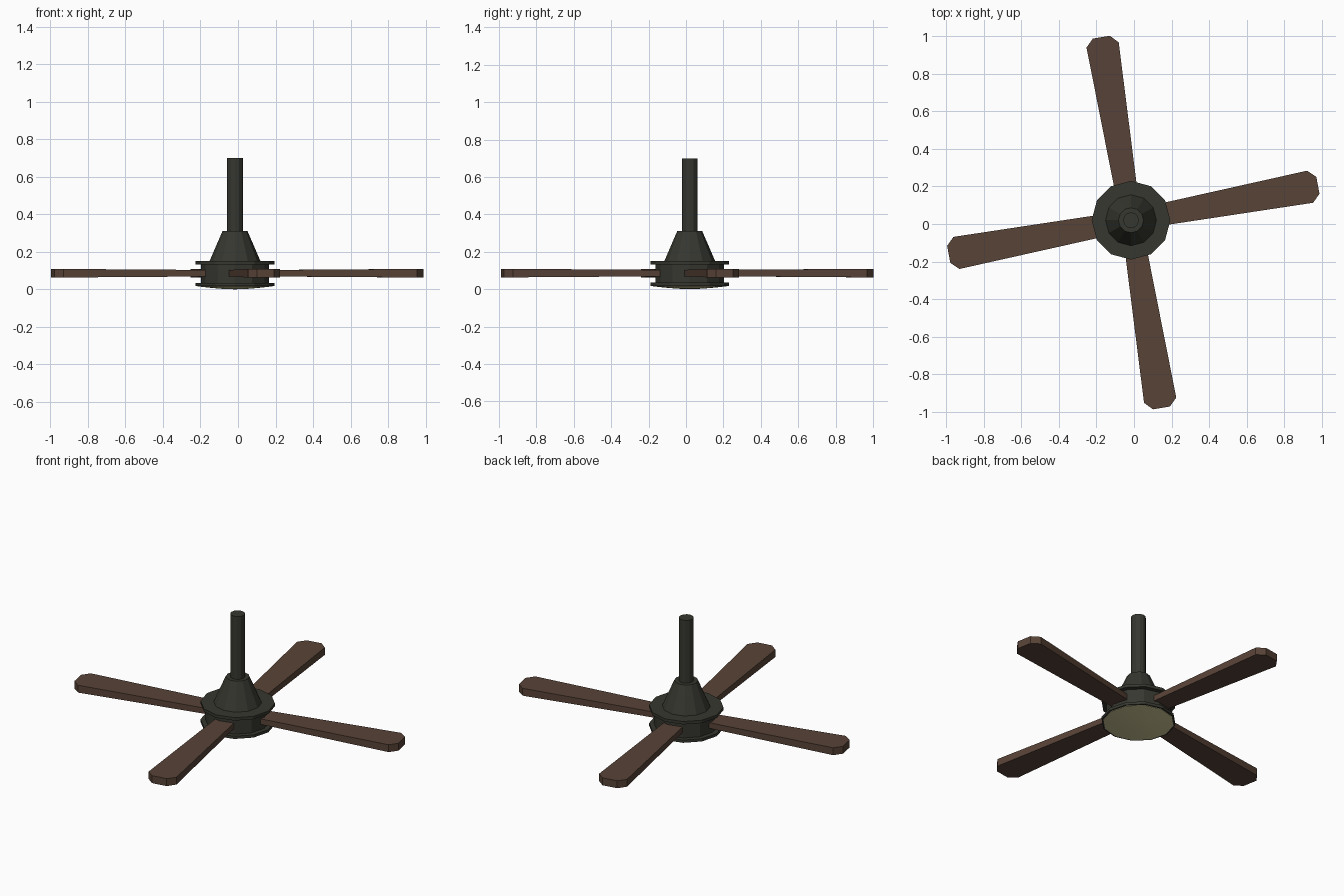
import bpy, bmesh, math
from mathutils import Matrix, Vector

cube = bpy.data.objects.get("Cube")
if cube:
    bpy.data.objects.remove(cube)

HUB = Vector((-0.016, 0.02, 0))


def material(name, rgb):
    m = bpy.data.materials.new(name)
    m.use_nodes = True
    m.diffuse_color = (*rgb, 1)
    m.node_tree.nodes["Principled BSDF"].inputs["Base Color"].default_value = (*rgb, 1)
    return m


metal = material("dark bronze", (0.037, 0.038, 0.029))
wood = material("walnut brown", (0.097, 0.056, 0.038))
glass = material("warm glass", (0.62, 0.57, 0.31))


def finish(name, bm, mat):
    bmesh.ops.remove_doubles(bm, verts=bm.verts, dist=1e-5)
    bmesh.ops.recalc_face_normals(bm, faces=bm.faces)
    mesh = bpy.data.meshes.new(name)
    bm.to_mesh(mesh)
    bm.free()
    mesh.materials.append(mat)
    obj = bpy.data.objects.new(name, mesh)
    obj.location = HUB
    bpy.context.collection.objects.link(obj)
    return obj


def lathe(name, profile, mat, sides=12):
    """Revolve (radius, height) points about the hub axis."""
    bm = bmesh.new()
    verts = [bm.verts.new((r, 0, z)) for r, z in profile]
    edges = [bm.edges.new(pair) for pair in zip(verts, verts[1:])]
    bmesh.ops.spin(bm, geom=verts + edges, cent=(0, 0, 0), axis=(0, 0, 1),
                   angle=math.tau, steps=sides, use_merge=True)
    return finish(name, bm, mat)


# Ceiling rod and tapered canopy
lathe("rod", [(0, 0.28), (0.042, 0.28), (0.042, 0.70), (0, 0.70)], metal)
lathe("canopy", [(0, 0.14), (0.136, 0.14), (0.136, 0.15), (0.067, 0.31), (0, 0.31)], metal)

# Motor housing between two flanges
lathe("motor_housing", [
    (0, 0.03), (0.20, 0.018), (0.21, 0.018), (0.21, 0.035), (0.182, 0.035),
    (0.182, 0.132), (0.21, 0.132), (0.21, 0.15), (0, 0.15)], metal)

# Shallow lamp cover
lamp = lathe("lamp_cover", [
    (0, 0.025), (0.20, 0.025), (0.20, 0.016), (0.14, 0.009), (0.07, 0.003), (0, 0)], glass)
for face in lamp.data.polygons:
    face.use_smooth = face.normal.z < -0.5


# Tapered blades with clipped corners
def blade(name, degrees, shift):
    half = [(0.14, 0.058), (0.972, 0.087), (1.014, 0.046)]
    outline = half + [(u, -v) for u, v in reversed(half)]
    bm = bmesh.new()
    rings = []
    for side in (-1, 1):
        rings.append([bm.verts.new((u + shift, v, 0.086 + side * (0.016 + 0.007 * u)))
                      for u, v in outline])
        bm.faces.new(rings[-1])
    low, high = rings
    for i in range(len(outline)):
        bm.faces.new((low[i - 1], low[i], high[i], high[i - 1]))
    bmesh.ops.transform(bm, matrix=Matrix.Rotation(math.radians(degrees), 4, 'Z'),
                        verts=bm.verts)
    finish(name, bm, wood)


for name, degrees, shift in (("left_blade", 10.6, 0), ("back_blade", 99.2, -0.025),
                             ("right_blade", 190.6, -0.025), ("front_blade", 279.2, 0)):
    blade(name, degrees, shift)
